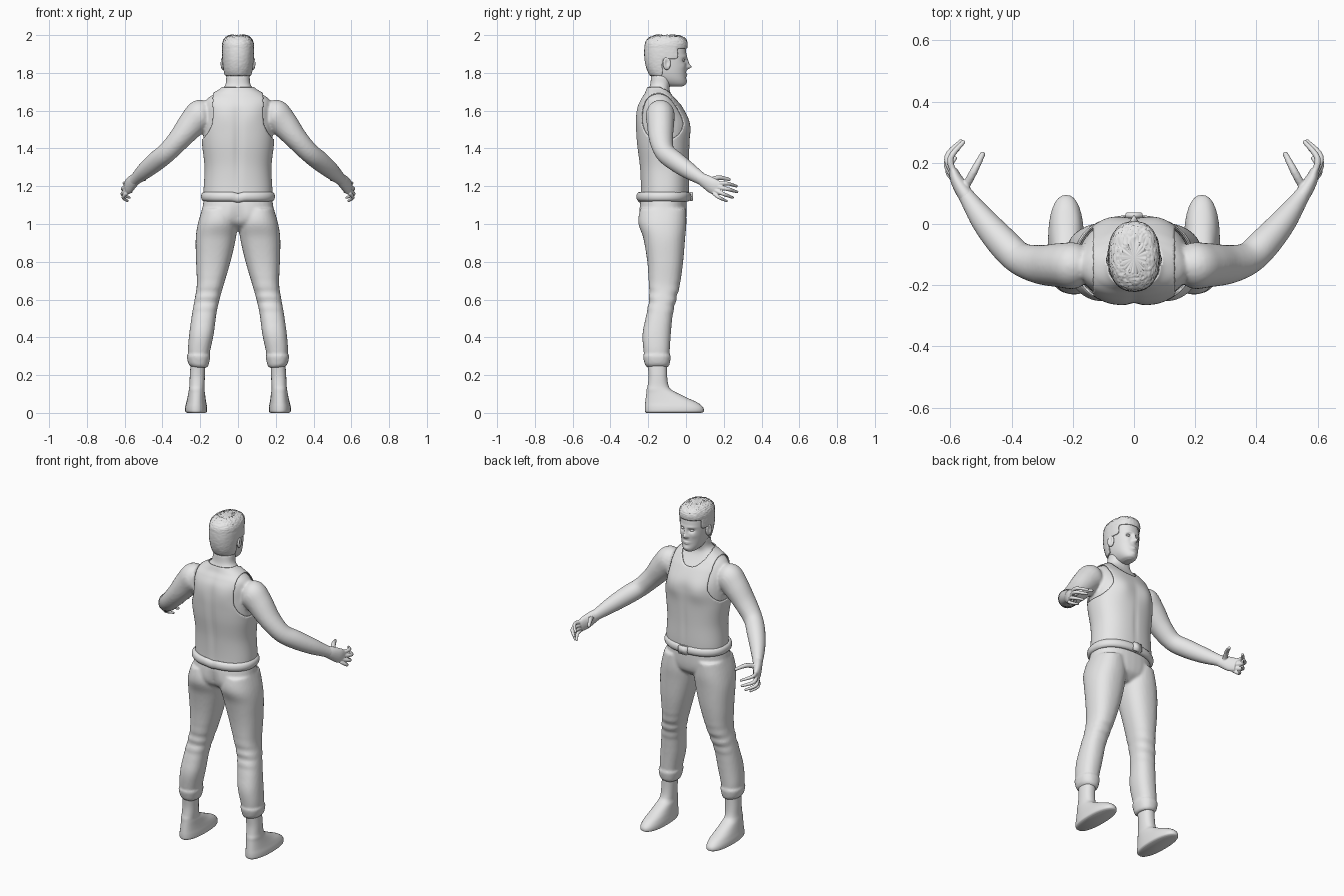
import bpy, bmesh, math, random
from mathutils import Vector

random.seed(4)
if "Cube" in bpy.data.objects:
    bpy.data.objects.remove(bpy.data.objects["Cube"])

clay = bpy.data.materials.new("light_grey")
clay.use_nodes = True
clay.diffuse_color = (0.8, 0.8, 0.8, 1)
clay.node_tree.nodes["Principled BSDF"].inputs["Base Color"].default_value = clay.diffuse_color


def spline(rows, steps):
    """Catmull-Rom through tuples of any length."""
    out = []
    for i in range(len(rows) - 1):
        p0, p1, p2, p3 = (rows[min(max(i + k, 0), len(rows) - 1)] for k in (-1, 0, 1, 2))
        for s in range(steps):
            t = s / steps
            out.append([b + 0.5 * t * (c - a + t * (2 * a - 5 * b + 4 * c - d + t * (3 * (b - c) + d - a)))
                        for a, b, c, d in zip(p0, p1, p2, p3)])
    return out + [list(rows[-1])]


def skin_rings(bm, rings):
    """Join rings of points into a capped tube."""
    loops = [[bm.verts.new(p) for p in ring] for ring in rings]
    n = len(loops[0])
    for a, b in zip(loops, loops[1:]):
        for i in range(n):
            bm.faces.new((a[i], a[(i + 1) % n], b[(i + 1) % n], b[i]))
    bm.faces.new(loops[0][::-1])
    bm.faces.new(loops[-1])


def loft(bm, rows, side=1, grow=0, power=2.3, segs=32, steps=5):
    """Stack horizontal ovals given as (z, x0, x1, y0, y1)."""
    rings = []
    for z, x0, x1, y0, y1 in spline(rows, steps):
        ring = []
        for i in range(segs):
            a = math.tau * i / segs
            c, s = math.cos(a), math.sin(a)
            px = math.copysign(abs(c) ** (2 / power), c) * ((x1 - x0) / 2 + grow)
            py = math.copysign(abs(s) ** (2 / power), s) * ((y1 - y0) / 2 + grow)
            ring.append((side * ((x0 + x1) / 2 + px), (y0 + y1) / 2 + py, z))
        rings.append(ring)
    skin_rings(bm, rings)


def tube(bm, rows, side=1, segs=20, steps=5):
    """Sweep an oval along a path of (x, y, z, flat radius, upright radius)."""
    path = spline(rows, steps)
    pts = [Vector(r[:3]) for r in path]
    rings = []
    for i, r in enumerate(path):
        d = (pts[min(i + 1, len(pts) - 1)] - pts[max(i - 1, 0)]).normalized()
        u = d.cross(Vector((0, 0, 1))).normalized()
        v = u.cross(d)
        ring = []
        for k in range(segs):
            a = math.tau * k / segs
            p = pts[i] + u * math.cos(a) * r[3] + v * math.sin(a) * r[4]
            ring.append((side * p.x, p.y, p.z))
        rings.append(ring)
    skin_rings(bm, rings)


def ball(bm, at, size, segs=20):
    made = bmesh.ops.create_uvsphere(bm, u_segments=segs, v_segments=segs // 2, radius=1)["verts"]
    for v in made:
        v.co = Vector([c + s * k for c, s, k in zip(at, size, v.co)])
    return made


def bump(bm, bumps, front, y_mid=-0.11):
    """Push front or back points along y by mirrored soft bumps (x, z, sx, sz, depth)."""
    for v in bm.verts:
        if (v.co.y > y_mid) == front:
            x, z = abs(v.co.x), v.co.z
            v.co.y += sum(d * math.exp(-((x - bx) / sx) ** 2 - ((z - bz) / sz) ** 2)
                          for bx, bz, sx, sz, d in bumps)


def trim(bm, keep, rounds=8):
    """Drop faces failing the rule, then even out the open edges."""
    bmesh.ops.delete(bm, geom=[f for f in bm.faces if len(f.verts) > 4 or not keep(f.calc_center_median())],
                     context='FACES')
    for _ in range(rounds):
        new = {}
        for v in bm.verts:
            near = [e.other_vert(v).co for e in v.link_edges if e.is_boundary]
            if len(near) == 2:
                new[v] = v.co * 0.5 + (near[0] + near[1]) * 0.25
        for v, co in new.items():
            v.co = co


def finish(name, bm, voxel=0, smooth=0, thick=0):
    bmesh.ops.recalc_face_normals(bm, faces=bm.faces)
    mesh = bpy.data.meshes.new(name)
    bm.to_mesh(mesh)
    bm.free()
    mesh.materials.append(clay)
    ob = bpy.data.objects.new(name, mesh)
    bpy.context.collection.objects.link(ob)
    mesh.shade_smooth()
    if voxel:
        m = ob.modifiers.new("merge", 'REMESH')
        m.mode, m.voxel_size, m.use_smooth_shade = 'VOXEL', voxel, True
    if smooth:
        m = ob.modifiers.new("soften", 'SMOOTH')
        m.factor, m.iterations = 0.5, smooth
    if thick:
        m = ob.modifiers.new("cloth", 'SOLIDIFY')
        m.thickness, m.offset = thick, 0
    return ob


def even(rows):
    return [(z, -r, r, a, b) for z, r, a, b in rows]


# Torso and arms
TORSO = even([(1.1, .172, -.235, 0), (1.18, .172, -.23, .006), (1.3, .167, -.235, .006), (1.42, .18, -.25, .008),
              (1.5, .184, -.255, .008), (1.56, .18, -.253, 0), (1.62, .176, -.245, -.03),
              (1.66, .165, -.228, -.06), (1.69, .125, -.21, -.08), (1.715, .085, -.2, -.088),
              (1.74, .066, -.19, -.082), (1.79, .062, -.185, -.07)])
CHEST = [(.085, 1.51, .06, .06, .012), (0, 1.3, .012, .15, -.004)]
BACK = [(0, 1.42, .02, .2, .01), (.08, 1.58, .06, .06, -.006)]
ARM = [(.15, -.14, 1.6, .045, .045), (.19, -.137, 1.585, .075, .08), (.24, -.135, 1.535, .073, .075),
       (.31, -.132, 1.45, .064, .06), (.375, -.112, 1.38, .054, .053), (.43, -.06, 1.335, .052, .053),
       (.49, .01, 1.285, .043, .046), (.54, .08, 1.24, .029, .034), (.555, .105, 1.226, .026, .034)]
bm = bmesh.new()
loft(bm, TORSO)
bump(bm, CHEST, True)
bump(bm, BACK, False)
for s in (1, -1):
    tube(bm, ARM, s)
finish("torso_and_arms", bm, 0.008, 5)

# Hands with curled fingers
FINGERS = [((.588, .165, 1.215), (.6, .215, 1.215), (.558, .268, 1.2), .0105),
           ((.592, .165, 1.195), (.61, .22, 1.185), (.566, .27, 1.17), .011),
           ((.592, .155, 1.178), (.612, .2, 1.158), (.575, .247, 1.14), .0105),
           ((.59, .145, 1.163), (.608, .175, 1.14), (.585, .215, 1.122), .0095),
           ((.555, .115, 1.225), (.525, .17, 1.245), (.495, .228, 1.236), .013)]
for s, name in ((1, "left_hand"), (-1, "right_hand")):
    bm = bmesh.new()
    tube(bm, [(.54, .08, 1.24, .026, .032), (.56, .11, 1.222, .025, .038), (.58, .145, 1.2, .021, .042),
              (.591, .175, 1.188, .014, .036)], s)
    for a, b, c, r in FINGERS:
        tube(bm, [(*a, r, r), (*b, r, r), (*c, r * .7, r * .7)], s, 12)
        ball(bm, (s * c[0], c[1], c[2]), [r * .75] * 3, 10)
    finish(name, bm, 0.004, 2)

# Sleeveless shirt
def in_shirt(p):
    x = abs(p.x)
    hole = p.z > 1.45 and x > .132 + .05 * (max(0, 1.56 - p.z) / .11) ** 2
    scoop = p.y > -.13 and (x / .092) ** 2 + ((p.z - 1.74) / .11) ** 2 < 1
    return 1.125 < p.z < 1.722 and not hole and not scoop

bm = bmesh.new()
loft(bm, TORSO, grow=.007, segs=120, steps=9)
bump(bm, CHEST, True)
bump(bm, BACK, False)
trim(bm, in_shirt)
finish("shirt", bm, thick=.006)

# Trousers with cuffs
HIPS = even([(1.15, .176, -.235, .002), (1.1, .186, -.246, .004), (1.04, .19, -.245, .002),
             (1, .15, -.225, -.01), (.965, .06, -.17, -.05)])
LEG = [(1.08, .02, .19, -.24, 0), (1.0, .004, .213, -.248, .002), (.92, .012, .224, -.225, -.005),
       (.8, .04, .222, -.205, -.015), (.68, .075, .218, -.197, -.032), (.6, .098, .23, -.196, -.052),
       (.52, .115, .244, -.21, -.07), (.42, .128, .258, -.23, -.08), (.33, .147, .265, -.225, -.086),
       (.27, .158, .258, -.214, -.09), (.24, .165, .238, -.205, -.098)]
CUFF = [(.305, .149, .268, -.225, -.084), (.3, .146, .271, -.228, -.08), (.26, .154, .263, -.219, -.086),
        (.242, .16, .246, -.209, -.094)]
bm = bmesh.new()
loft(bm, HIPS)
for s in (1, -1):
    loft(bm, LEG, s)
    loft(bm, CUFF, s)
# Creases around the knees and a back seam
for v in bm.verts:
    crease = math.sin((v.co.z + .15 * v.co.y) * 110) * .004 * math.exp(-((v.co.z - .6) / .07) ** 2)
    v.co.y += crease * (1 if v.co.y > -.12 else -1)
bump(bm, [(.09, 1.03, .06, .05, -.006), (0, 1.04, .02, .06, .014)], False)
finish("trousers", bm, 0.008, 4)

# Belt, dipping at the back, with buckle
bm = bmesh.new()
rings = []
for i in range(96):
    a = math.tau * i / 96
    d = Vector((math.cos(a), math.sin(a), 0))
    dip = math.exp(-(d.x / .08) ** 2) * (d.y < 0)
    mid = Vector((.179 * math.copysign(abs(d.x) ** .87, d.x), -.118 + .13 * math.copysign(abs(d.y) ** .87, d.y), 1.145 - .008 * dip))
    rings.append([mid + d * (.017 * math.cos(k * math.tau / 12) - .008 * dip)
                  + Vector((0, 0, .025 * math.sin(k * math.tau / 12))) for k in range(12)])
skin_rings(bm, rings + rings[:1])
bmesh.ops.delete(bm, geom=[f for f in bm.faces if len(f.verts) > 4], context='FACES')
bmesh.ops.remove_doubles(bm, verts=bm.verts, dist=1e-5)
finish("belt", bm)
bm = bmesh.new()
box = bmesh.ops.create_cube(bm, size=1)["verts"]
for v in box:
    v.co = Vector((v.co.x * .056, v.co.y * .02 + .028, v.co.z * .048 + 1.145))
bmesh.ops.bevel(bm, geom=bm.edges[:], offset=.003, segments=2, affect='EDGES')
finish("buckle", bm)
bpy.context.view_layer.update()

# Shoes and ankles
FOOT = [(0, .172, .27, -.21, .08), (.008, .164, .28, -.217, .094), (.03, .164, .28, -.218, .09),
        (.055, .168, .274, -.216, .06), (.08, .172, .268, -.213, .005), (.105, .175, .263, -.21, -.045),
        (.125, .178, .26, -.208, -.08), (.15, .177, .257, -.202, -.094), (.2, .175, .255, -.198, -.1),
        (.27, .172, .25, -.205, -.1)]
for s, name in ((1, "left_shoe"), (-1, "right_shoe")):
    bm = bmesh.new()
    loft(bm, FOOT, s)
    finish(name, bm)

# Head: skull with modelled face
HEAD = even([(1.728, .02, -.09, -.02), (1.738, .038, -.12, -.004), (1.76, .054, -.155, 0), (1.79, .065, -.185, 0),
             (1.83, .072, -.203, .002), (1.88, .076, -.212, .003), (1.93, .076, -.212, -.002),
             (1.96, .07, -.203, -.012), (1.98, .055, -.18, -.035), (1.99, .03, -.15, -.07)])
FACE = [(0, 1.832, .011, .012, .024), (0, 1.855, .009, .022, .012), (.03, 1.866, .016, .011, -.014),
        (.03, 1.886, .025, .008, .004), (.045, 1.835, .015, .015, .003), (0, 1.793, .02, .005, .007),
        (0, 1.784, .016, .004, .007), (0, 1.755, .02, .012, .006), (.014, 1.828, .006, .007, .005)]
bm = bmesh.new()
loft(bm, HEAD, segs=96, steps=10)
bump(bm, FACE, True, -.06)
for s in (1, -1):
    ball(bm, (s * .03, -.014, 1.866), (.013, .009, .007))
    # Ears with a hollow middle
    for v in ball(bm, (s * .079, -.102, 1.85), (.012, .021, .034), 24):
        r = math.hypot((v.co.y + .1) / .021, (v.co.z - 1.853) / .034)
        if abs(v.co.x) > .079:
            v.co.x -= s * .01 * math.exp(-(r / .5) ** 2)
        v.co.x += s * .006 * max(0, -(v.co.y + .1) / .02)
finish("head", bm)

# Short textured hair
def in_hair(p):
    line = 1.928 if p.y > -.045 else 1.875 if p.y > -.125 else 1.785
    return p.z > line

bm = bmesh.new()
loft(bm, HEAD, grow=.005, segs=96, steps=10)
bm.faces.ensure_lookup_table()
bmesh.ops.poke(bm, faces=[f for f in bm.faces if len(f.verts) > 4])
trim(bm, in_hair)
for v in bm.verts:
    up = max(0, min(1, (v.co.z - 1.93) / .05))
    out = (v.co - Vector((0, -.11, 1.88))).normalized()
    v.co += out * (random.uniform(-.002, .003) * (.3 + up) + .007 * up)
    if v.co.y > -.06:
        v.co.y += .012 * up
    v.co.z = min(v.co.z, 2)
finish("hair", bm, thick=.006)
